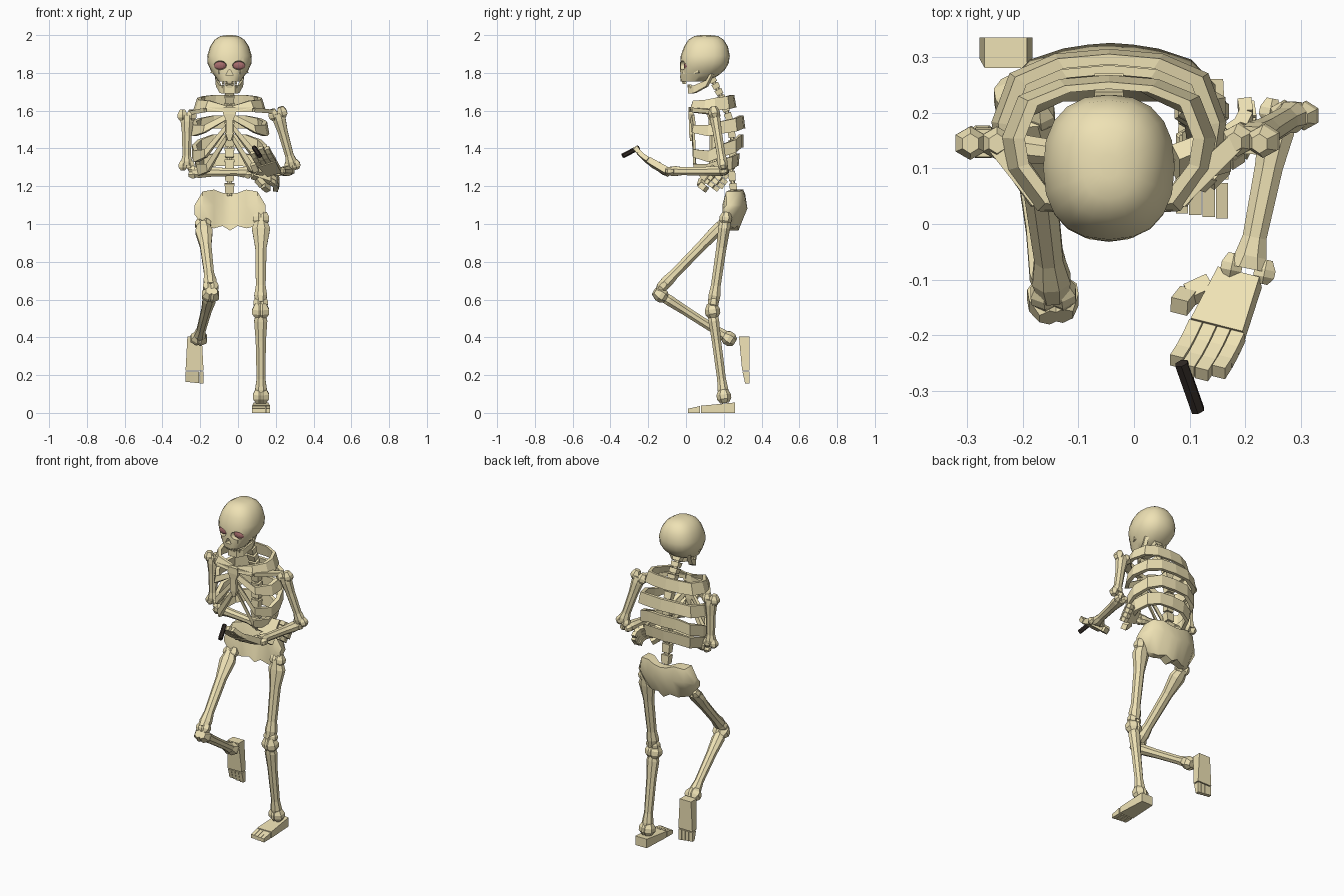
import bpy, bmesh, math
from mathutils import Vector as V, Matrix

if "Cube" in bpy.data.objects:
    bpy.data.objects.remove(bpy.data.objects["Cube"])

CX = -0.045  # body centre line


def material(name, col):
    m = bpy.data.materials.new(name)
    m.diffuse_color = (*col, 1)
    m.use_nodes = True
    m.node_tree.nodes["Principled BSDF"].inputs["Base Color"].default_value = m.diffuse_color
    return m


BONE = material("bone", (0.86, 0.76, 0.46))
RED = material("eye_red", (0.38, 0.15, 0.15))
DARK = material("dark", (0.03, 0.022, 0.018))


def obj(name, parts, mat=BONE, smooth=False):
    """One object from lofted parts; each part is a list of point rings."""
    bm = bmesh.new()
    for rings in parts:
        vs = [[bm.verts.new(p) for p in r] for r in rings]
        n = len(vs[0])
        for a, b in zip(vs, vs[1:]):
            for i in range(n):
                j = (i + 1) % n
                bm.faces.new((a[i], a[j], b[j], b[i]))
        bm.faces.new(vs[0][::-1])
        bm.faces.new(vs[-1])
    bmesh.ops.recalc_face_normals(bm, faces=bm.faces)
    me = bpy.data.meshes.new(name)
    bm.to_mesh(me)
    bm.free()
    me.materials.append(mat)
    for p in me.polygons:
        p.use_smooth = smooth
    if smooth:
        me.set_sharp_from_angle(angle=math.radians(45))
    o = bpy.data.objects.new(name, me)
    bpy.context.collection.objects.link(o)
    return o


def tube(a, b, side, stations, n=6):
    """Rings from a to b; stations are (t, half width along side, half depth)."""
    a, b = V(a), V(b)
    u = (b - a).normalized()
    s = V(side)
    s = (s - u * s.dot(u)).normalized()
    d = u.cross(s)
    k = math.sqrt(2) if n == 4 else 1
    rings = []
    for t, w, h in stations:
        c = a.lerp(b, t)
        rings.append([c + s * w * k * math.cos(q) + d * h * k * math.sin(q)
                      for q in [(i + 0.5) * math.tau / n for i in range(n)]])
    return rings


def box(a, b, side, w, h, w2=None, h2=None):
    return tube(a, b, side, [(0, w, h), (1, w2 or w, h2 or h)], 4)


def long_bone(name, a, b, side, r, k0, k1, flare=1.35):
    """Shaft with a pair of knobs at each end; k = (spread, knob radius)."""
    a, b, s = V(a), V(b), V(side)
    u = (b - a).normalized()
    s = (s - u * s.dot(u)).normalized()
    parts = [tube(a, b, s, [(0, k0[0] + .014, r), (.12, r * flare, r * 1.1), (.35, r * 1.05, r * .95),
                            (.8, r * .9, r * .9), (.92, r * 1.2, r * 1.1), (1, k1[0] + .014, r)], 8)]
    for p, (sp, rad) in ((a, k0), (b, k1)):
        for sg in (-1, 1):
            c = p + s * sp * sg
            parts.append(tube(c - u * rad, c + u * rad, s,
                              [(0, rad * .55, rad * .6), (.4, rad, rad), (.7, rad, rad), (1, rad * .5, rad * .6)]))
    return obj(name, parts)


# skull: stacked rounded rings (z, half width, front y, back y)
rows = [(2.0, .015, .08, .125), (1.995, .048, .045, .17), (1.975, .08, .012, .20), (1.94, .103, -.01, .222),
        (1.89, .118, -.028, .232), (1.85, .116, -.031, .226), (1.815, .1, -.032, .205),
        (1.785, .08, -.032, .17), (1.755, .058, -.028, .11)]
rings = []
for z, w, f, b in rows:
    r = []
    for i in range(20):
        q = i * math.tau / 20
        c, s = math.cos(q), math.sin(q)
        r.append((CX + w * math.copysign(abs(c) ** .85, c),
                  (f + b) / 2 + (b - f) / 2 * math.copysign(abs(s) ** .85, s), z))
    rings.append(r)
skull = obj("skull", [rings], smooth=True)


def ellipsoid(name, c, r, mat):
    bm = bmesh.new()
    bmesh.ops.create_uvsphere(bm, u_segments=12, v_segments=8, radius=1,
                              matrix=Matrix.Translation(c) @ Matrix.Diagonal((*r, 1)))
    me = bpy.data.meshes.new(name)
    bm.to_mesh(me)
    bm.free()
    me.materials.append(mat)
    o = bpy.data.objects.new(name, me)
    bpy.context.collection.objects.link(o)
    return o


# eye sockets and nose opening are cut from the skull
cutters = [obj("nose_cutter", [[[(CX - .006, y, 1.815), (CX + .006, y, 1.815), (CX + .02, y, 1.785),
                                 (CX - .02, y, 1.785)] for y in (-.08, 0.0)]])]
for sg in (-1, 1):
    cutters.append(ellipsoid("socket_cutter", (CX + sg * .05, -.02, 1.84), (.036, .045, .024), BONE))
    ellipsoid("eye", (CX + sg * .05, 0.005, 1.838), (.034, .016, .022), RED)
for c in cutters:
    m = skull.modifiers.new("cut", 'BOOLEAN')
    m.operation, m.object, m.solver = 'DIFFERENCE', c, 'EXACT'
    c.hide_render = True
    c.hide_viewport = True

# cheekbones
obj("cheekbones", [box((CX + sg * .05, -.014, 1.805), (CX + sg * .092, .07, 1.81), (0, 0, 1), .011, .008)
                   for sg in (-1, 1)])

# jaw: U-shaped strip hanging open, plus teeth
half = [(.078, .135, 1.80, .01), (.072, .105, 1.745, .016), (.052, .04, 1.713, .02), (.028, .01, 1.71, .02)]
jaw = []
for x, y, z, h in [(-p[0], *p[1:]) for p in half] + half[::-1]:
    i = .8
    jaw.append([(CX + x, y, z - h), (CX + x * i, y + .014, z - h), (CX + x * i, y + .014, z + h), (CX + x, y, z + h)])
obj("jaw", [jaw])
teeth = []
for i in range(6):
    x = CX + (i - 2.5) * .014
    y = abs(i - 2.5) * .006
    teeth.append(box((x, y - .022, 1.76), (x, y - .016, 1.742), (1, 0, 0), .006, .005))
    teeth.append(box((x, y + .012, 1.72), (x, y + .008, 1.738), (1, 0, 0), .006, .005))
obj("teeth", teeth)

# spine: vertebra blocks along a bent line
line = [V(p) for p in ((CX, .135, 1.775), (CX, .185, 1.68), (CX, .235, 1.54), (CX, .25, 1.40), (CX, .24, 1.28), (CX, .255, 1.15))]
spine = []
for a, b, n in zip(line, line[1:], (3, 3, 3, 2, 2)):
    for i in range(n):
        p, q = a.lerp(b, i / n), a.lerp(b, (i + .8) / n)
        spine.append(box(p, q, (1, 0, 0), .026, .02, .022, .018))
    spine.append(tube(a, b, (1, 0, 0), [(0, .014, .012), (1, .014, .012)]))
obj("spine", spine)

# ribs: (back z, width scale, back y, side drop, front z, lower edge flare)
plan = [(.02, 0), (.13, .03), (.185, .32), (.195, .55), (.165, .85), (.09, .97), (0, 1)]
for k, (z, w, back, drop, zf, flare) in enumerate([(1.65, .88, .255, .015, 1.61, 1.12), (1.54, 1.02, .305, .03, 1.565, 1.06),
                                                  (1.44, 1.02, .305, .055, 1.51, 1.0), (1.34, .95, .285, .035, 1.455, .95)]):
    half = []
    for i, (x, t) in enumerate(plan):
        h = (.016, .021, .03, .033, .034, .034, .034)[i]
        zz = [zf, z - drop * 1.2, z - drop * 1.5, z - drop, z - drop * .5, z, z][i]
        half.append((x * w, .03 + (back - .03) * t, zz, h))
    full = [(-x, y, c, h) for x, y, c, h in half] + half[-2::-1]
    rings = []
    for x, y, c, h in full:
        rings.append([(CX + x * s, .15 + (y - .15) * s, c + dz * h)
                      for s, dz in ((1, 1), (.88, 1), (.88 * flare, -1), (flare, -1))])
    obj("rib_pair_%d" % (k + 1), [rings])

# breastbone and collar bones
obj("breastbone", [tube((CX, .025, 1.62), (CX, .03, 1.44), (1, 0, 0),
                        [(0, .03, .012), (.2, .034, .014), (.4, .018, .012), (.8, .02, .012), (1, .008, .008)], 4)])
for sg, end in ((-1, (-.245, .14, 1.59)), (1, (.185, .15, 1.595))):
    obj("collar_bone", [box((CX + sg * .02, .03, 1.605), (CX + sg * .12, .045, 1.605), (0, 1, 0), .012, .012, .02, .012),
                        box((CX + sg * .12, .045, 1.605), end, (0, 1, 0), .02, .012, .016, .01)])

# pelvis: columns of (offset, top z, bottom z, front y, back y)
cols = [(0, 1.16, .965, .25, .325), (.04, 1.165, .99, .245, .322), (.085, 1.182, .977, .22, .315),
        (.145, 1.172, .99, .192, .295), (.188, 1.10, 1.05, .195, .25)]
rings = []
for x, t, b, f, k in [(-c[0], *c[1:]) for c in cols[:0:-1]] + cols:
    m = t * .6 + b * .4
    rings.append([(CX + .003 + x, y, z) for y, z in ((f + .02, t), (f, m), (min(f, .22), b),
                  (f * .5 + k * .5 - .01, b), (k, m), (k - .012, t))])
obj("pelvis", [rings], smooth=True)

# arms
X = (1, 0, 0)
long_bone("upper_arm_right", (-.27, .145, 1.575), (-.272, .15, 1.31), X, .027, (.024, .03), (.02, .026))
long_bone("forearm_right", (-.24, .14, 1.275), (.05, .105, 1.275), (0, 0, 1), .025, (.014, .022), (.014, .022))
long_bone("upper_arm_left", (.21, .15, 1.585), (.287, .195, 1.31), X, .027, (.024, .03), (.02, .026))
long_bone("forearm_left", (.262, .20, 1.28), (.205, -.08, 1.28), X, .026, (.018, .022), (.03, .022))


def hand(name, wrist, fwd, curl, thumb, angle, seg, palm):
    f = V(fwd).normalized()
    c = V(curl)
    c = (c - f * c.dot(f)).normalized()
    s = f.cross(c)
    w = V(wrist)
    parts = [box(w, w + f * palm, s, .04, .018, .05, .016)]
    for i in range(4):
        p = w + f * (palm + .002) + s * (i - 1.5) * .027
        for k in range(3):
            q = angle * (k + .6)
            e = p + (f * math.cos(q) + c * math.sin(q)) * (seg - .005 * abs(i - 1.5))
            parts.append(box(p, e, s, .0125, .0125))
            p = e
    p = w + f * .03 + s * thumb * .045
    for d in (s * thumb * .7 + f * .7, f * .9 + c * .5):
        e = p + d.normalized() * .045
        parts.append(box(p, e, s, .016, .015))
        p = e
    return obj(name, parts)


hand("hand_right", (.075, .105, 1.28), (.9, .3, -.22), (0, .8, -.6), -1, .5, .036, .1)
hand("hand_left", (.19, -.095, 1.275), (-.36, -.85, .48), (-.2, .3, .9), 1, .14, .04, .115)
obj("dark_stick", [tube((.085, -.25, 1.405), (.115, -.335, 1.36), X, [(0, .013, .013), (1, .013, .013)])], DARK)

# legs
long_bone("thigh_left", (.122, .21, 1.03), (.12, .145, .585), X, .031, (.014, .033), (.014, .028), 1.7)
long_bone("shin_left", (.12, .14, .54), (.122, .2, .09), X, .028, (.01, .04), (.01, .038))
long_bone("thigh_right", (-.185, .195, 1.0), (-.145, -.125, .67), X, .031, (.018, .028), (.016, .028), 1.6)
long_bone("shin_right", (-.145, -.135, .625), (-.207, .225, .395), X, .028, (.012, .038), (.01, .038))


def foot(name, heel, fwd, up):
    h, f, u = V(heel), V(fwd), V(up)
    s = f.cross(u)

    def slab(t0, t1, x0, x1, h0, h1, k=1):
        r = []
        for t, hh, e in ((t0, h0, 1), (t1, h1, k)):
            r.append([h + f * t + s * x0 * e, h + f * t + s * x1 * e,
                      h + f * t + s * x1 * e + u * hh, h + f * t + s * x0 * e + u * hh])
        return r
    parts = [slab(0, .18, -.038, .038, .055, .038, 1.25)]
    for i in range(4):
        x = (i - 2) * .024
        parts.append(slab(.186, .25 - .003 * i, x + .001, x + .023, .036, .022))
    return obj(name, parts)


foot("foot_left", (.122, .26, 0), (0, -1, 0), (0, 0, 1))
foot("foot_right", (-.23, .335, .405), (-.0, .0, -1), (0, -1, 0))
